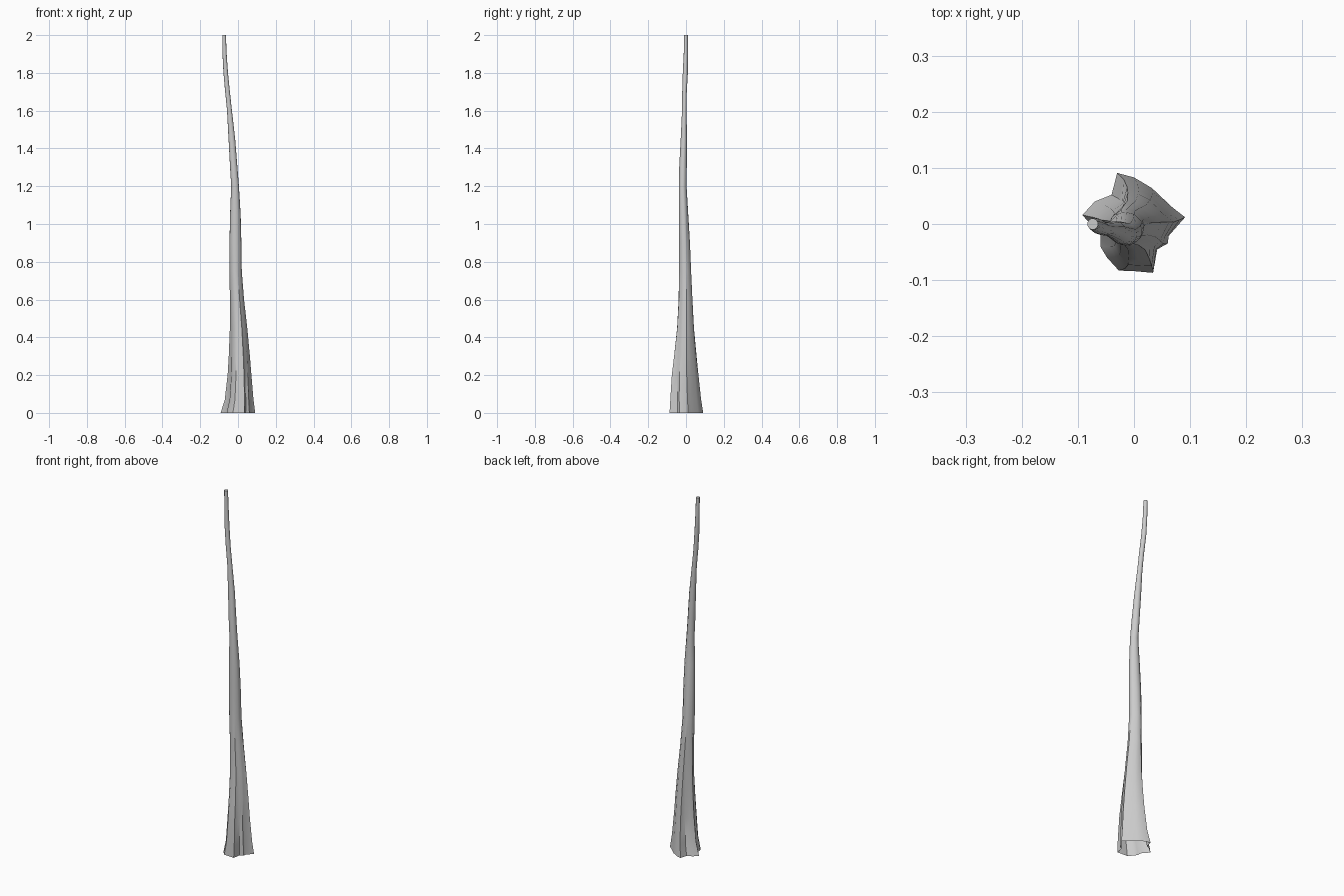
import bpy, bmesh, math

# root flare outline at ground level
ROOT = [(.091, .012), (.068, .03), (.032, .064), (0, .083), (-.03, .091), (-.04, .052),
        (-.07, .04), (-.092, .016), (-.06, -.02), (-.06, -.04), (-.048, -.06),
        (-.027, -.083), (0, -.084), (.034, -.087), (.041, -.045), (.06, -.035), (.062, -.021)]

# trunk rings: z, x min, x max, y min, y max, amount of root flare shape
RINGS = [(0, -.092, .091, -.087, .091, 1), (.07, -.07, .082, -.083, .08, .95),
         (.2, -.055, .071, -.075, .066, .8), (.3, -.049, .063, -.063, .056, .65),
         (.45, -.043, .049, -.047, .042, .5), (.6, -.043, .032, -.039, .034, .35),
         (.75, -.045, .02, -.037, .027, .2), (.9, -.045, .018, -.037, .021, .1),
         (1.05, -.042, .014, -.038, .012, 0), (1.2, -.036, .005, -.038, .003, 0),
         (1.3, -.042, -.003, -.036, .004, 0), (1.45, -.05, -.015, -.028, .005, 0),
         (1.6, -.058, -.032, -.021, .003, 0), (1.7, -.068, -.043, -.02, .004, 0),
         (1.8, -.077, -.053, -.017, .01, 0), (1.9, -.082, -.06, -.012, .011, 0),
         (2, -.083, -.064, -.01, .01, 0)]


def fit(values, lo, hi):
    a, b = min(values), max(values)
    return [lo + (v - a) / (b - a) * (hi - lo) for v in values]


def ring_points(z, x0, x1, y0, y1, w):
    pts = []
    for x, y in ROOT:
        a = math.atan2(y, x)
        pts.append((x * w + .085 * math.cos(a) * (1 - w), y * w + .085 * math.sin(a) * (1 - w)))
    xs = fit([p[0] for p in pts], x0, x1)
    ys = fit([p[1] for p in pts], y0, y1)
    return [(x, y, z) for x, y in zip(xs, ys)]


# trunk: loft the rings, open underneath, closed at the tip
bm = bmesh.new()
loops = [[bm.verts.new(p) for p in ring_points(*r)] for r in RINGS]
n = len(ROOT)
for low, high in zip(loops, loops[1:]):
    for i in range(n):
        j = (i + 1) % n
        bm.faces.new((low[i], low[j], high[j], high[i]))
bm.faces.new(loops[-1])
mesh = bpy.data.meshes.new("tree_trunk")
bm.to_mesh(mesh)
bm.free()
trunk = bpy.data.objects.new("tree_trunk", mesh)
bpy.context.collection.objects.link(trunk)
bpy.context.view_layer.objects.active = trunk
trunk.select_set(True)
bpy.ops.object.shade_smooth_by_angle(angle=math.radians(40))
